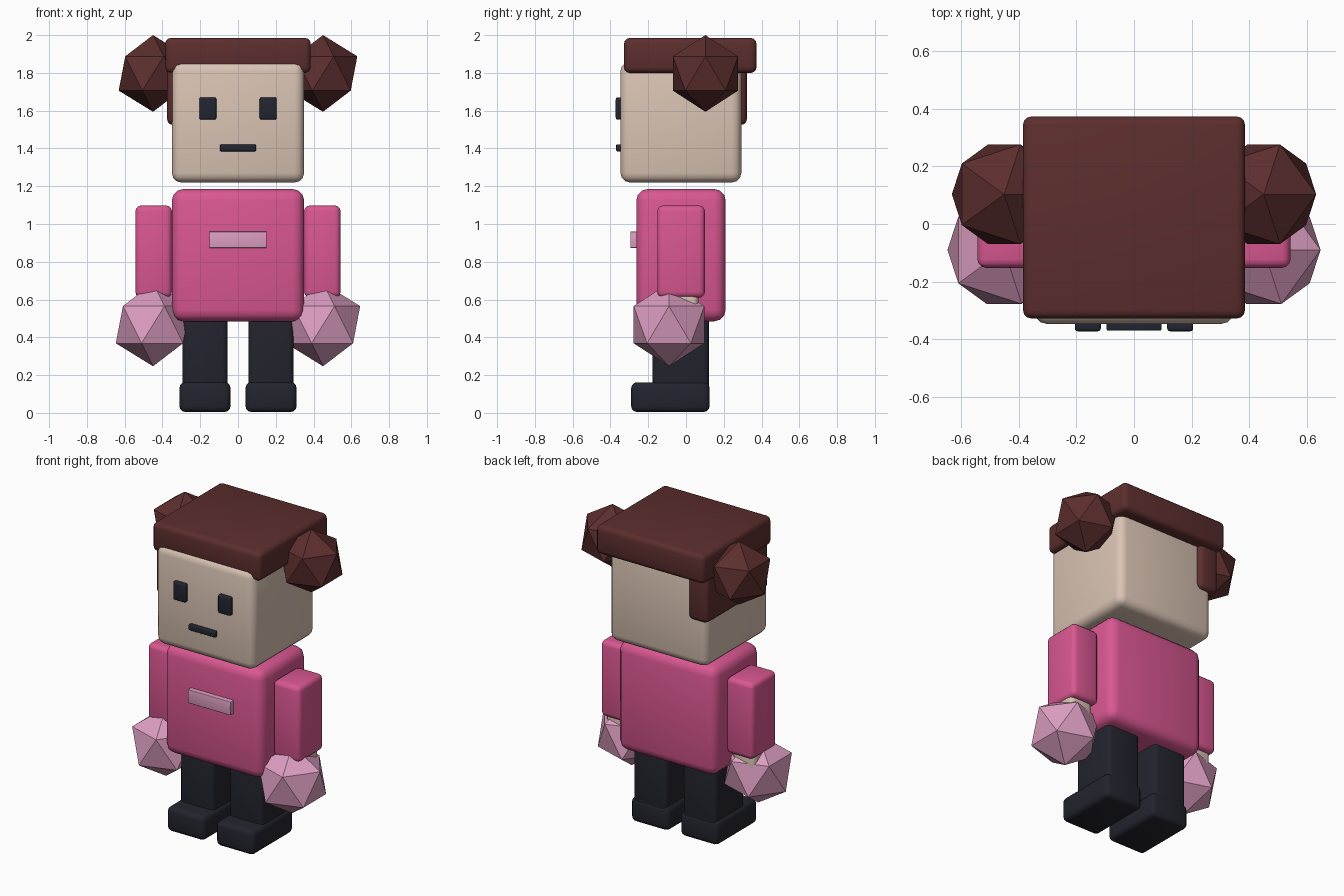
import bpy, bmesh
from mathutils import Vector

default = bpy.data.objects.get("Cube")
if default:
    bpy.data.objects.remove(default, do_unlink=True)


def material(name, r, g, b):
    mat = bpy.data.materials.new(name)
    mat.use_nodes = True
    mat.diffuse_color = (r, g, b, 1)
    bsdf = mat.node_tree.nodes["Principled BSDF"]
    bsdf.inputs["Base Color"].default_value = (r, g, b, 1)
    bsdf.inputs["Roughness"].default_value = 0.8
    return mat


skin = material("skin", 0.70, 0.55, 0.455)
hair = material("dark brown hair", 0.108, 0.027, 0.027)
pink = material("hot pink", 0.70, 0.096, 0.285)
pale = material("pale pink", 0.72, 0.34, 0.53)
navy = material("dark trousers", 0.017, 0.017, 0.028)
ink = material("face ink", 0.016, 0.019, 0.03)


def add_mesh(name, bm, mat):
    mesh = bpy.data.meshes.new(name)
    bm.to_mesh(mesh)
    bm.free()
    mesh.materials.append(mat)
    obj = bpy.data.objects.new(name, mesh)
    bpy.context.collection.objects.link(obj)
    return obj


def box(name, mat, xs, ys, zs, round_by):
    """Rounded box between the given limits on each axis."""
    bm = bmesh.new()
    bmesh.ops.create_cube(bm, size=1)
    for v in bm.verts:
        v.co = Vector((lim[0] if c < 0 else lim[1])
                      for c, lim in zip(v.co, (xs, ys, zs)))
    bmesh.ops.bevel(bm, geom=bm.edges[:], offset=round_by, segments=3,
                    profile=0.5, affect='EDGES')
    for f in bm.faces:
        f.smooth = True
    return add_mesh(name, bm, mat)


def pair(name, mat, xs, ys, zs, round_by):
    """The same box on the left (+x) and the right (-x)."""
    box("left_" + name, mat, xs, ys, zs, round_by)
    box("right_" + name, mat, (-xs[1], -xs[0]), ys, zs, round_by)


def gem(name, mat, radius, centre):
    """Flat-faced twenty-sided ball."""
    bm = bmesh.new()
    bmesh.ops.create_icosphere(bm, subdivisions=1, radius=radius)
    add_mesh(name, bm, mat).location = centre


# Head and face
box("head", skin, (-0.35, 0.35), (-0.347, 0.293), (1.22, 1.86), 0.05)
pair("eye", ink, (0.115, 0.205), (-0.372, -0.33), (1.553, 1.67), 0.01)
box("mouth", ink, (-0.095, 0.095), (-0.37, -0.33), (1.385, 1.422), 0.006)

# Hair: cap, side lock and two buns
box("hair_cap", hair, (-0.385, 0.385), (-0.328, 0.373), (1.80, 1.985), 0.03)
box("hair_side_lock", hair, (-0.375, -0.235), (-0.31, 0.322), (1.525, 1.85), 0.03)

# Torso and chest plate
box("torso", pink, (-0.35, 0.35), (-0.263, 0.21), (0.485, 1.185), 0.06)
box("chest_plate", pale, (-0.152, 0.152), (-0.295, -0.25), (0.873, 0.96), 0.004)

# Arms and hands
pair("arm", pink, (0.35, 0.543), (-0.152, 0.1), (0.61, 1.098), 0.03)
pair("hand", skin, (0.37, 0.53), (-0.115, 0.065), (0.47, 0.65), 0.03)

# Legs and shoes
pair("leg", navy, (0.055, 0.295), (-0.177, 0.122), (0.05, 0.6), 0.03)
pair("shoe", navy, (0.04, 0.31), (-0.29, 0.125), (0.005, 0.162), 0.03)

# Faceted hair buns and hand pompoms
for side, x in (("left", 0.45), ("right", -0.45)):
    gem(side + "_hair_bun", hair, 0.203, (x, 0.103, 1.797))
    gem(side + "_pompom", pale, 0.22, (x, -0.09, 0.467))
